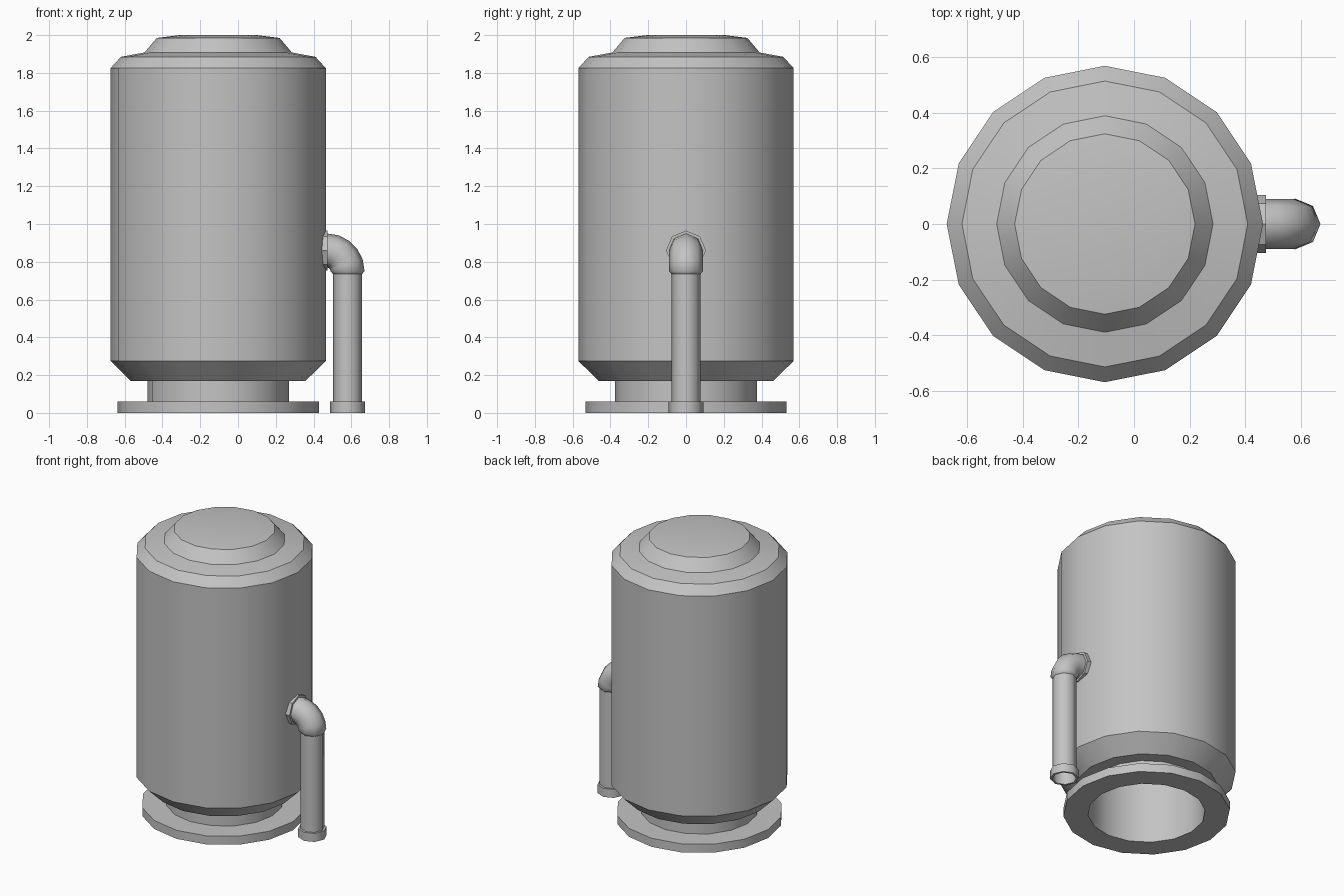
import bpy, math
from math import sin, cos, pi, radians

if "Cube" in bpy.data.objects:
    bpy.data.objects.remove(bpy.data.objects["Cube"], do_unlink=True)

GREY = (0.55, 0.55, 0.55, 1)
metal = bpy.data.materials.new("grey metal")
metal.use_nodes = True
metal.diffuse_color = GREY
metal.node_tree.nodes["Principled BSDF"].inputs["Base Color"].default_value = GREY


def skin(name, rings, angle, caps=(False, False), loop=False):
    """Join equal rings of points into a surface."""
    n = len(rings[0])
    verts = [p for ring in rings for p in ring]
    count = len(rings)
    faces = []
    for i in range(count if loop else count - 1):
        a, b = i * n, (i + 1) % count * n
        faces += [(a + j, a + (j + 1) % n, b + (j + 1) % n, b + j) for j in range(n)]
    if caps[0]:
        faces.append(tuple(reversed(range(n))))
    if caps[1]:
        faces.append(tuple(range((count - 1) * n, count * n)))
    mesh = bpy.data.meshes.new(name)
    mesh.from_pydata(verts, [], faces)
    mesh.materials.append(metal)
    obj = bpy.data.objects.new(name, mesh)
    bpy.context.collection.objects.link(obj)
    bpy.ops.object.select_all(action="DESELECT")
    obj.select_set(True)
    bpy.context.view_layer.objects.active = obj
    bpy.ops.object.shade_smooth_by_angle(angle=radians(angle))
    return obj


def circle(r, z, x, sides):
    return [(x + r * cos(2 * pi * k / sides), r * sin(2 * pi * k / sides), z)
            for k in range(sides)]


def lathe(name, profile, x, sides, angle=30, **kw):
    return skin(name, [circle(r, z, x, sides) for r, z in profile], angle, **kw)


TANK_X, PIPE_X = -0.105, 0.58
BEND_X, BEND_Z, BEND_R = 0.47, 0.75, 0.11

# Tank body with chamfered bottom and stepped lid
lathe("tank_body", [(0.375, 0.17), (0.463, 0.17), (0.57, 0.275), (0.57, 1.825),
                    (0.515, 1.885), (0.39, 1.908), (0.325, 1.985), (0.205, 2.0)],
      TANK_X, 16, caps=(False, True))

# Open neck and flat foot ring
lathe("tank_neck", [(0.375, 0.06), (0.375, 0.6)], TANK_X, 16, caps=(False, True))
lathe("foot_ring", [(0.375, 0), (0.533, 0), (0.533, 0.06), (0.375, 0.06)],
      TANK_X, 16, loop=True)

# Drain pipe with its open bottom collar
lathe("down_pipe", [(0.077, 0.02), (0.077, 0.76)], PIPE_X, 8, 50)
lathe("pipe_collar", [(0.077, 0), (0.092, 0), (0.092, 0.06), (0.077, 0.06)],
      PIPE_X, 8, 50, loop=True)


# Elbow swept around a quarter turn, with a short bevelled lower lip
def elbow_ring(t, r):
    return [(BEND_X + (BEND_R + r * cos(a)) * cos(t), r * sin(a),
             BEND_Z + (BEND_R + r * cos(a)) * sin(t))
            for a in (2 * pi * k / 8 for k in range(8))]


elbow = [circle(0.077, 0.735, PIPE_X, 8)]
elbow += [elbow_ring(i * pi / 10, 0.09) for i in range(6)]
skin("pipe_elbow", elbow, 50)

# Octagonal flange against the tank wall
flange = [[(x, 0.105 * sin(k * pi / 4), BEND_Z + BEND_R + 0.105 * cos(k * pi / 4))
           for k in range(8)] for x in (0.42, 0.475)]
skin("wall_flange", flange, 30, caps=(True, True))
